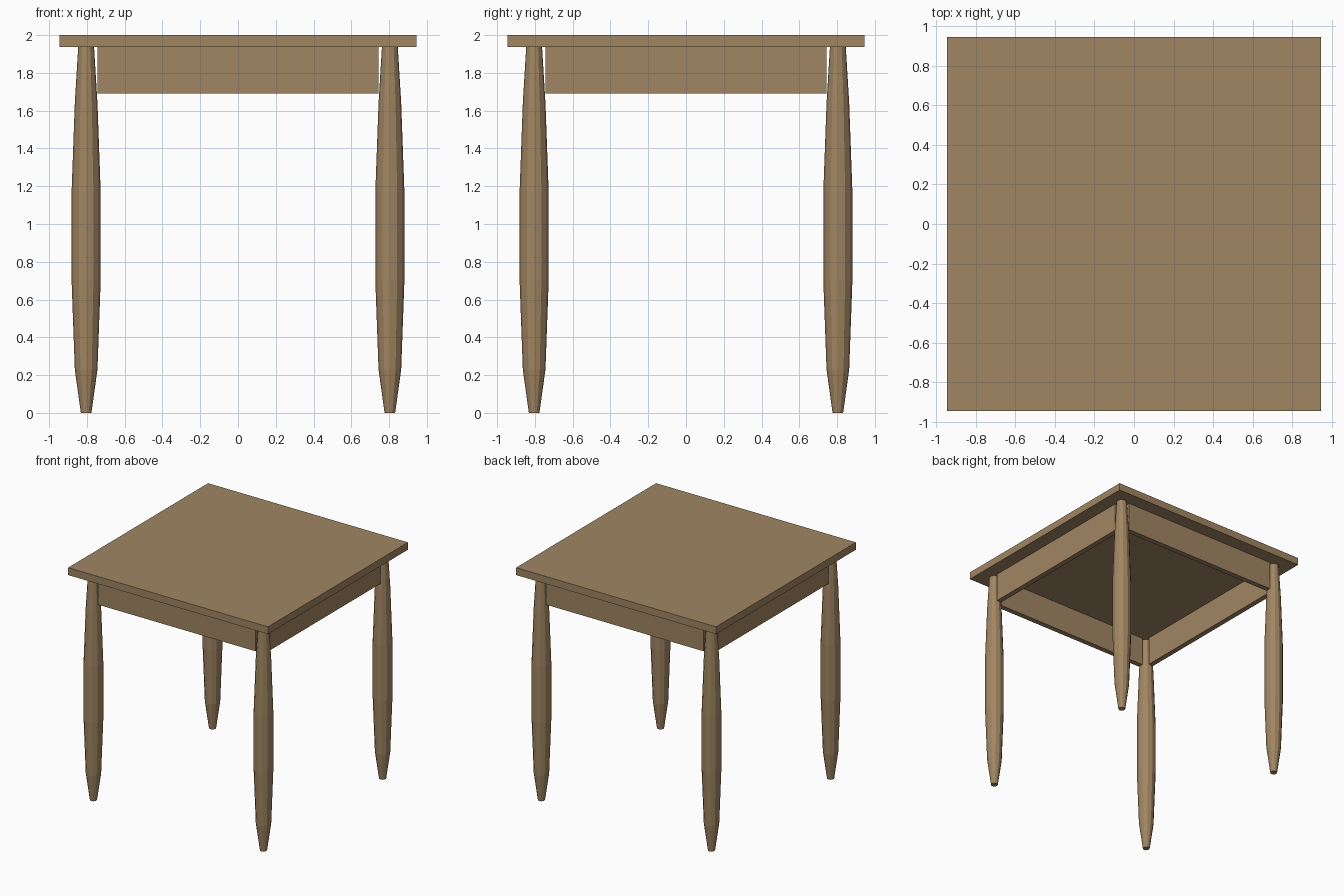
import bpy, bmesh, math

if "Cube" in bpy.data.objects:
    bpy.data.objects.remove(bpy.data.objects["Cube"])

wood = bpy.data.materials.new("warm_wood")
wood.diffuse_color = (0.352, 0.238, 0.122, 1)
wood.use_nodes = True
wood.node_tree.nodes["Principled BSDF"].inputs["Base Color"].default_value = wood.diffuse_color


def finish(name, bm):
    bmesh.ops.recalc_face_normals(bm, faces=bm.faces)
    mesh = bpy.data.meshes.new(name)
    bm.to_mesh(mesh)
    bm.free()
    mesh.materials.append(wood)
    obj = bpy.data.objects.new(name, mesh)
    bpy.context.collection.objects.link(obj)
    return obj


def box(name, size, centre):
    bm = bmesh.new()
    bmesh.ops.create_cube(bm, size=1)
    bmesh.ops.scale(bm, vec=size, verts=bm.verts)
    bmesh.ops.translate(bm, vec=centre, verts=bm.verts)
    return finish(name, bm)


def turned_leg(name, x, y, profile, sides=12):
    bm = bmesh.new()
    rings = []
    for r, z in profile:
        angles = [2 * math.pi * i / sides for i in range(sides)]
        rings.append([bm.verts.new((x + r * math.cos(a), y + r * math.sin(a), z)) for a in angles])
    for low, high in zip(rings, rings[1:]):
        for i in range(sides):
            j = (i + 1) % sides
            bm.faces.new((low[i], low[j], high[j], high[i]))
    bm.faces.new(rings[0])
    bm.faces.new(rings[-1])
    return finish(name, bm)


# Square table top
box("table_top", (1.89, 1.89, 0.063), (0, 0, 1.9685))

# Four bulging legs, radius and height from foot to top
LEG = 0.804
profile = [(0.028, 0), (0.06, 0.23), (0.077, 0.70), (0.077, 1.17), (0.06, 1.64), (0.042, 1.937)]
for side, sx in (("left", -1), ("right", 1)):
    for end, sy in (("front", -1), ("back", 1)):
        turned_leg(f"{end}_{side}_leg", sx * LEG, sy * LEG, profile)

# Apron boards between the legs
for s, across, along in ((-1, "front", "left"), (1, "back", "right")):
    box(f"{across}_apron", (1.49, 0.045, 0.245), (0, s * LEG, 1.8145))
    box(f"{along}_apron", (0.045, 1.49, 0.245), (s * LEG, 0, 1.8145))
